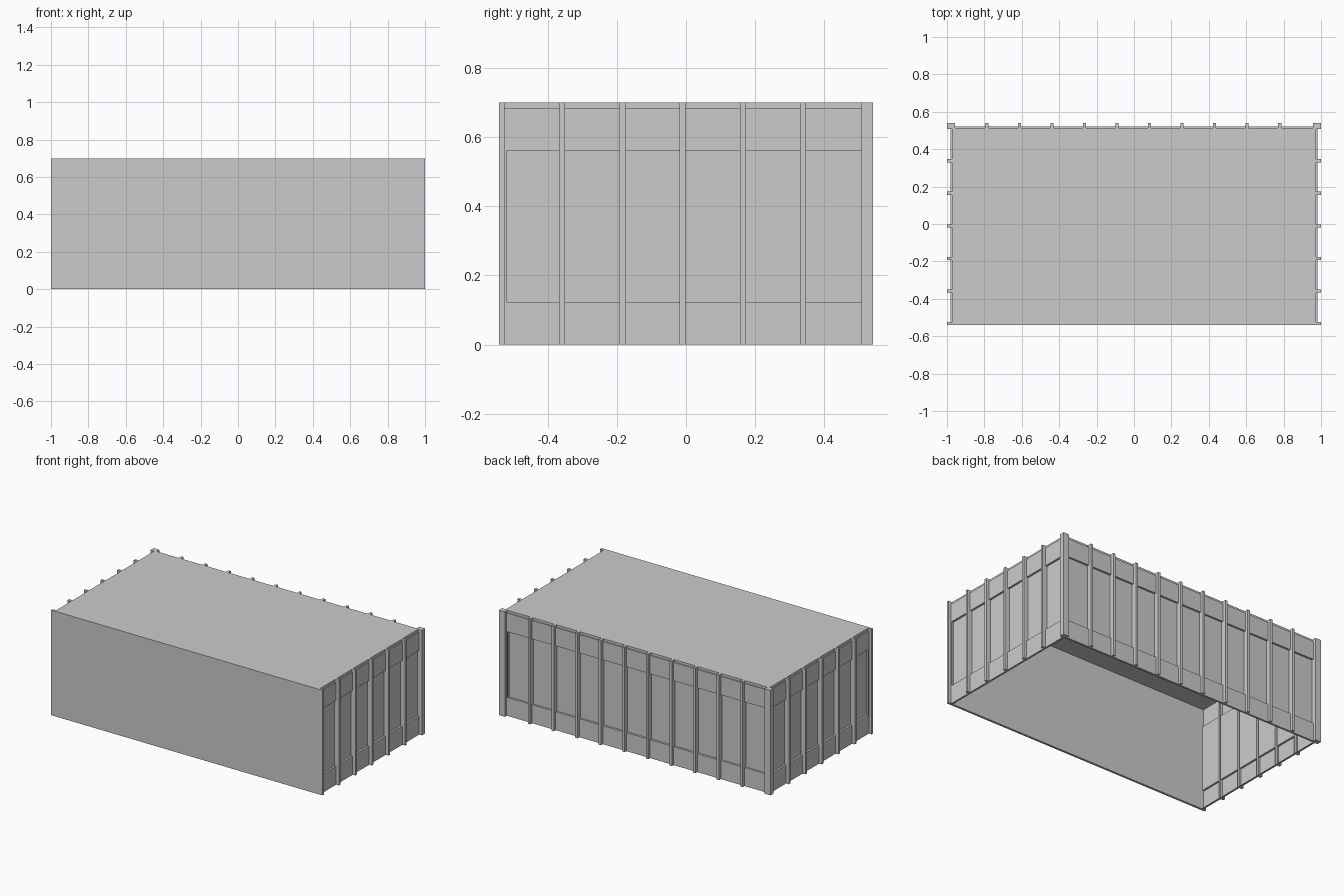
import bpy, bmesh
from mathutils import Vector

if "Cube" in bpy.data.objects:
    bpy.data.objects.remove(bpy.data.objects["Cube"])

H = 0.70          # overall height
CEIL = 0.684      # underside of roof / top of bands
Z_LOW, Z_UP = 0.123, 0.561
W = 0.017         # pilaster width


def make(name, faces, outward=None):
    bm = bmesh.new()
    for f in faces:
        bm.faces.new([bm.verts.new(p) for p in f])
    bmesh.ops.remove_doubles(bm, verts=bm.verts, dist=1e-5)
    bmesh.ops.recalc_face_normals(bm, faces=bm.faces)
    # open sheets: make sure they face away from the building
    if outward is not None:
        total = sum((f.normal * f.calc_area() for f in bm.faces), Vector())
        if total.dot(outward) < 0:
            bmesh.ops.reverse_faces(bm, faces=bm.faces)
    me = bpy.data.meshes.new(name)
    bm.to_mesh(me)
    bm.free()
    ob = bpy.data.objects.new(name, me)
    bpy.context.collection.objects.link(ob)
    return ob


def box(name, lo, hi):
    bm = bmesh.new()
    bmesh.ops.create_cube(bm, size=1)
    for v in bm.verts:
        v.co = [(a + b) / 2 + c * (b - a) for a, b, c in zip(lo, hi, v.co)]
    me = bpy.data.meshes.new(name)
    bm.to_mesh(me)
    bm.free()
    ob = bpy.data.objects.new(name, me)
    bpy.context.collection.objects.link(ob)
    return ob


def wall(side, place, outward, edge, u0, u1, pilasters, flat):
    """Thin ribbed wall: u runs along it, depth outward up to 'edge'."""
    band, roof, panel = edge - 0.02, edge - 0.027, edge - 0.033
    recessed = [(roof, CEIL), (band, CEIL), (band, Z_UP), (panel, Z_UP),
                (panel, Z_LOW), (band, Z_LOW), (band, 0), (panel, 0)]
    plain = [(roof, CEIL), (band, CEIL), (band, 0), (panel, 0)]

    def strip(a, b, prof):
        return [[place(a, *p), place(b, *p), place(b, *q), place(a, *q)]
                for p, q in zip(prof, prof[1:])]

    # bays between the pilasters
    cuts = [u0] + [c + s * W / 2 for c in pilasters for s in (-1, 1)] + [u1]
    for i, (a, b) in enumerate(zip(cuts[::2], cuts[1::2])):
        if flat[0] <= a + 1e-4 < flat[1]:
            make(f"{side}_edge_strip", strip(flat[0], flat[1], plain), outward)
            a = flat[1]
        elif flat[0] < b - 1e-4 <= flat[1]:
            make(f"{side}_edge_strip", strip(flat[0], flat[1], plain), outward)
            b = flat[0]
        make(f"{side}_bay_{i}", strip(a, b, recessed), outward)

    # hollow pilasters, open towards the inside
    rib = [(panel, H), (edge, H), (edge, 0), (panel, 0)]
    for i, c in enumerate(pilasters):
        a, b = c - W / 2, c + W / 2
        faces = strip(a, b, rib) + [[place(u, *p) for p in rib] for u in (a, b)]
        make(f"{side}_pilaster_{i}", faces, outward)


# plain front wall and roof slab
box("front_wall", (-1, -0.54, 0), (1, -0.525, H))
box("roof", (-0.973, -0.53, CEIL), (0.973, 0.513, H))

# rear corner posts
for s, name in ((-1, "left"), (1, "right")):
    xs = sorted((s * 0.957, s * 1.0))
    box(f"{name}_corner_post", (xs[0], 0.507, 0), (xs[1], 0.54, H))

# side walls, mirrored
side_ribs = [-0.358 + 0.174 * i for i in range(5)]
for s, name in ((-1, "left"), (1, "right")):
    wall(name, lambda u, d, z, s=s: (s * d, u, z), Vector((s, 0, 0)),
         1.0, -0.525, 0.507, side_ribs, (-0.525, -0.518))

# rear wall
back_ribs = [-0.787 + 0.174 * i for i in range(10)]
wall("back", lambda u, d, z: (u, d, z), Vector((0, 1, 0)),
     0.54, -0.957, 0.957, back_ribs, (0.95, 0.957))
